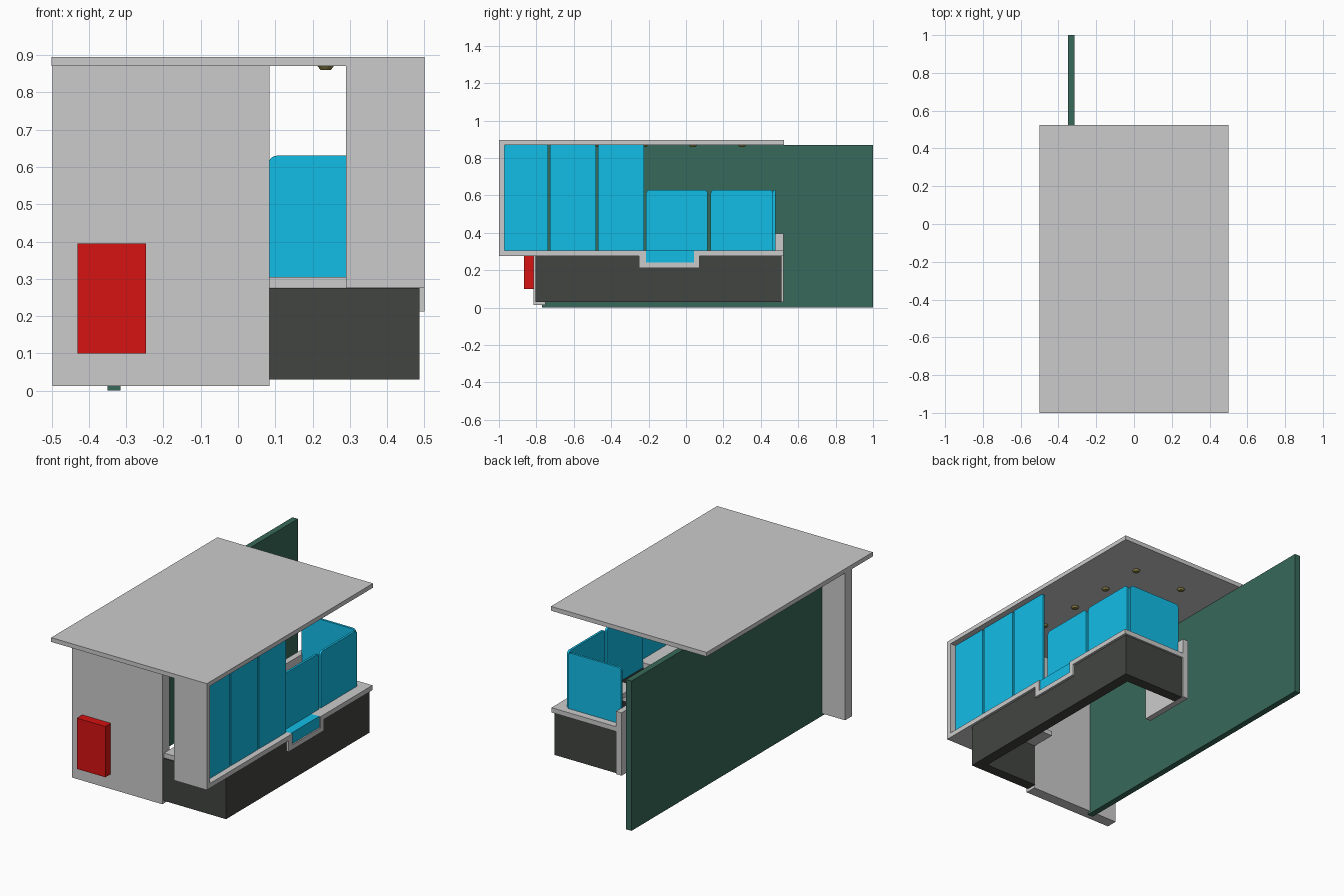
import bpy, bmesh, math

if "Cube" in bpy.data.objects:
    bpy.data.objects.remove(bpy.data.objects["Cube"])


def material(name, rgb):
    m = bpy.data.materials.new(name)
    m.diffuse_color = (*rgb, 1)
    m.use_nodes = True
    m.node_tree.nodes["Principled BSDF"].inputs["Base Color"].default_value = m.diffuse_color
    return m


BLUE = material("blue_glass", (0.006, 0.51, 0.8))
GREEN = material("dark_green", (0.04, 0.14, 0.1))
DARK = material("charcoal", (0.055, 0.06, 0.053))
RED = material("red", (0.67, 0.006, 0.006))
OLIVE = material("lamp_olive", (0.25, 0.22, 0.06))


def finish(name, bm, mat):
    bmesh.ops.recalc_face_normals(bm, faces=bm.faces)
    me = bpy.data.meshes.new(name)
    bm.to_mesh(me)
    bm.free()
    ob = bpy.data.objects.new(name, me)
    bpy.context.collection.objects.link(ob)
    if mat:
        me.materials.append(mat)
    return ob


def prism(name, profile, axis, lo, hi, mat=None):
    """Extrude a 2D profile along x (profile = y,z), y (x,z) or z (x,y)."""
    bm = bmesh.new()
    verts = []
    for p in profile:
        co = list(p)
        co.insert("xyz".index(axis), lo)
        verts.append(bm.verts.new(co))
    face = bm.faces.new(verts)
    ext = bmesh.ops.extrude_face_region(bm, geom=[face])["geom"]
    shift = [0, 0, 0]
    shift["xyz".index(axis)] = hi - lo
    bmesh.ops.translate(bm, vec=shift, verts=[v for v in ext if isinstance(v, bmesh.types.BMVert)])
    return finish(name, bm, mat)


def box(name, x, y, z, mat=None):
    return prism(name, [(x[0], y[0]), (x[1], y[0]), (x[1], y[1]), (x[0], y[1])], "z", *z, mat)


def rounded_top(a0, a1, z0, z1, r, n=5):
    """Rectangle with rounded upper corners."""
    pts = [(a0, z0), (a1, z0)]
    for cx, start in ((a1 - r, 0), (a0 + r, 90)):
        for i in range(n + 1):
            t = math.radians(start + 90 * i / n)
            pts.append((cx + r * math.cos(t), z1 - r + r * math.sin(t)))
    return pts


# Roof and walls
box("roof", (-0.5, 0.5), (-1, 0.525), (0.87, 0.895))
box("front_wall", (-0.497, 0.085), (-0.815, -0.75), (0.013, 0.87))
box("green_wall", (-0.35, -0.315), (-0.77, 1), (0, 0.87), GREEN)
box("red_cabinet", (-0.43, -0.247), (-0.865, -0.815), (0.1, 0.395), RED)

# Folded band: front upright, counter top and lowered notch
prism("counter_band", [
    (-1, 0.87), (-1, 0.277), (-0.25, 0.277), (-0.25, 0.212), (0.073, 0.212), (0.073, 0.277),
    (0.52, 0.277), (0.52, 0.305), (0.043, 0.305), (0.043, 0.24), (-0.215, 0.24),
    (-0.215, 0.305), (-0.97, 0.305), (-0.97, 0.87)], "x", 0.29, 0.5)
box("back_counter", (0.085, 0.29), (0.31, 0.52), (0.277, 0.305))
box("front_counter", (0.085, 0.29), (-0.8, -0.6), (0.277, 0.305))
box("counter_end_panel", (0.05, 0.085), (0.2, 0.52), (0.03, 0.395))

# Charcoal counter base, U-shaped and hollow
prism("counter_base", [
    (0.085, -0.805), (0.487, -0.805), (0.487, 0.51), (0.085, 0.51),
    (0.085, 0.45), (0.425, 0.45), (0.425, -0.745), (0.085, -0.745)], "z", 0.03, 0.276, DARK)

# Blue screens
for i, (a, b) in enumerate(((-0.97, -0.738), (-0.727, -0.482), (-0.471, -0.225))):
    prism(f"tall_screen_{i + 1}", rounded_top(a, b, 0.305, 0.87, 0.008), "x", 0.452, 0.465, BLUE)
for i, (a, b) in enumerate(((-0.213, 0.115), (0.132, 0.465))):
    prism(f"low_screen_{i + 1}", rounded_top(a, b, 0.305, 0.63, 0.02), "x", 0.427, 0.44, BLUE)
prism("back_screen", rounded_top(0.083, 0.425, 0.305, 0.63, 0.02), "y", 0.465, 0.478, BLUE)
box("notch_block", (0.427, 0.492), (-0.215, 0.043), (0.24, 0.305), BLUE)

# Ceiling spotlights
for ix, x in enumerate((0.235, -0.085)):
    for iy in range(4):
        bm = bmesh.new()
        bmesh.ops.create_cone(bm, cap_ends=True, segments=20, radius1=0.014, radius2=0.023, depth=0.012)
        ob = finish(f"spotlight_{ix}_{iy}", bm, OLIVE)
        ob.location = (x, 0.3 - 0.262 * iy, 0.866)
